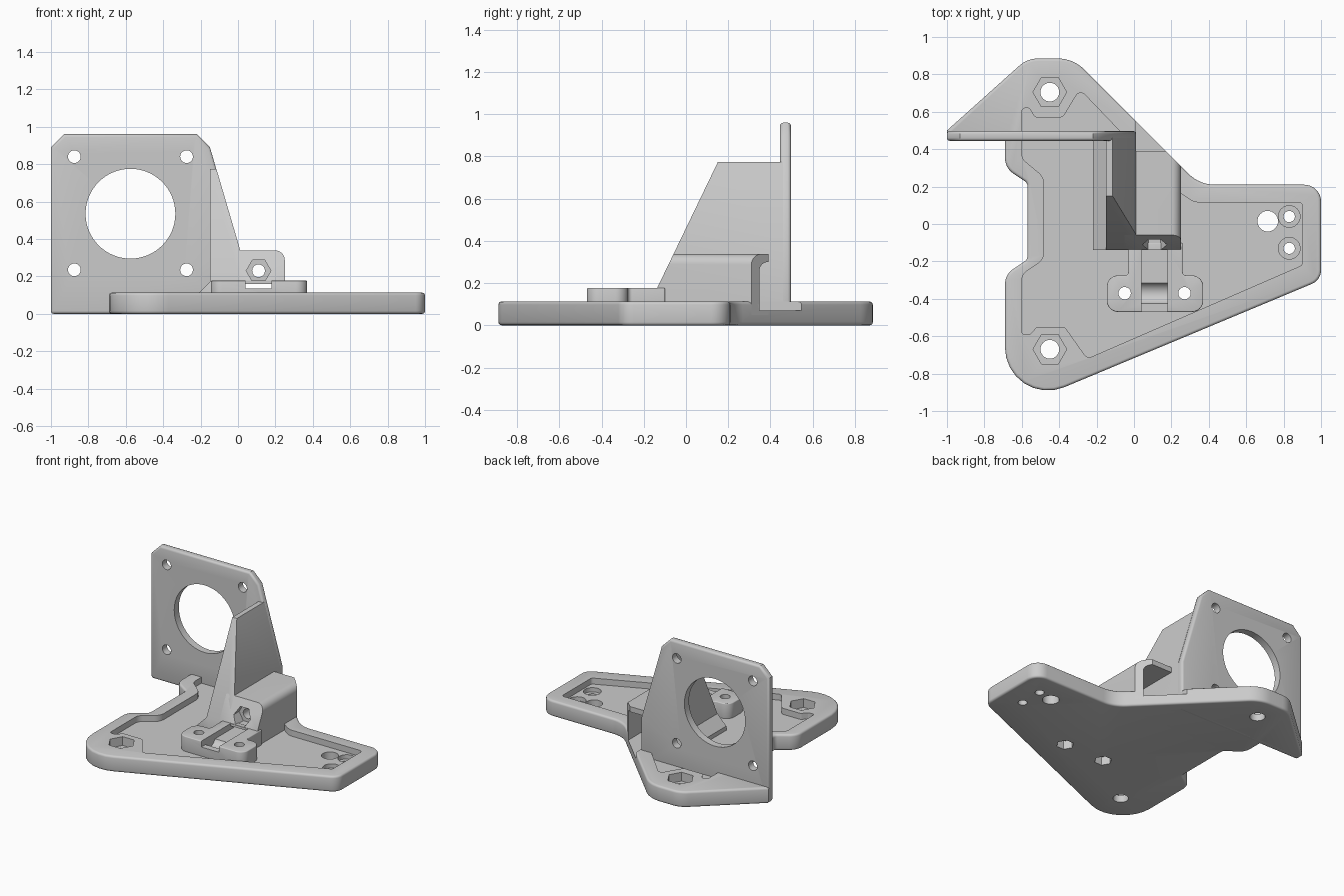
import bpy, bmesh, math
from mathutils import Vector

if "Cube" in bpy.data.objects:
    bpy.data.objects.remove(bpy.data.objects["Cube"])

grey = bpy.data.materials.new("plain_grey")
grey.use_nodes = True
GREY = (0.6, 0.6, 0.6, 1)
grey.diffuse_color = GREY
grey.node_tree.nodes["Principled BSDF"].inputs["Base Color"].default_value = GREY


def rounded(corners, steps=8):
    """Polygon from (x, y, radius) corners, with true arcs."""
    pts = []
    for i, (x, y, r) in enumerate(corners):
        p = Vector((x, y))
        if r == 0:
            pts.append(p)
            continue
        a = (Vector(corners[i - 1][:2]) - p).normalized()
        b = (Vector(corners[(i + 1) % len(corners)][:2]) - p).normalized()
        half = a.angle(b) / 2
        centre = p + (a + b).normalized() * r / math.sin(half)
        start = (p + a * r / math.tan(half) - centre).normalized()
        end = (p + b * r / math.tan(half) - centre).normalized()
        pts += [centre + r * start.slerp(end, k / steps) for k in range(steps + 1)]
    return pts


def ngon(x, y, r, n=32):
    return [(x + r * math.cos(k * math.tau / n), y + r * math.sin(k * math.tau / n))
            for k in range(n)]


def rect(x0, x1, y0, y1):
    return [(x0, y0), (x1, y0), (x1, y1), (x0, y1)]


def prism(name, pts, lo, hi, axis="z", bevel=0):
    """Extrude a flat outline along an axis."""
    place = {"x": lambda a, b: (lo, a, b), "y": lambda a, b: (a, lo, b),
             "z": lambda a, b: (a, b, lo)}[axis]
    bm = bmesh.new()
    face = bm.faces.new([bm.verts.new(place(*p)) for p in pts])
    new = bmesh.ops.extrude_face_region(bm, geom=[face])["geom"]
    shift = Vector([(hi - lo) * (axis == c) for c in "xyz"])
    bmesh.ops.translate(bm, vec=shift, verts=[v for v in new if isinstance(v, bmesh.types.BMVert)])
    bmesh.ops.recalc_face_normals(bm, faces=bm.faces)
    mesh = bpy.data.meshes.new(name)
    bm.to_mesh(mesh)
    bm.free()
    mesh.materials.append(grey)
    ob = bpy.data.objects.new(name, mesh)
    bpy.context.collection.objects.link(ob)
    if bevel:
        mod = ob.modifiers.new("Bevel", "BEVEL")
        mod.width, mod.segments = bevel, 3
        mod.limit_method, mod.angle_limit = "ANGLE", math.radians(60)
        apply(ob, mod)
    return ob


def activate(ob):
    bpy.ops.object.select_all(action="DESELECT")
    ob.select_set(True)
    bpy.context.view_layer.objects.active = ob


def apply(ob, mod):
    activate(ob)
    bpy.ops.object.modifier_apply(modifier=mod.name)


def cut(targets, pts, lo, hi, axis="z"):
    """Subtract a prism from each target, then discard it."""
    cutter = prism("cutter", pts, lo, hi, axis)
    cutter.hide_render = True
    for ob in targets:
        mod = ob.modifiers.new("Cut", "BOOLEAN")
        mod.operation, mod.solver, mod.object = "DIFFERENCE", "EXACT", cutter
        apply(ob, mod)
    bpy.data.objects.remove(cutter)


FLOOR, TOP = 0.07, 0.113

# Base plate outline and its shallow pocket
base = prism("base_plate", rounded([
    (-0.69, 0.47, 0), (-0.69, 0.3, 0.1), (-0.57, 0.22, 0.03),
    (-0.57, -0.19, 0.03), (-0.69, -0.27, 0.1), (-0.69, -1.005, 0.23),
    (1, -0.3, 0.08), (1, 0.21, 0.09), (0.35, 0.21, 0.2),
    (-0.325, 0.885, 0.2), (-0.57, 0.885, 0.15), (-1, 0.5, 0), (-1, 0.47, 0)]),
    0, TOP, bevel=0.015)
cut([base], rounded([
    (-0.6, 0.35, 0.06), (-0.6, 0.62, 0.02), (-0.56, 0.62, 0.015), (-0.53, 0.57, 0.02),
    (-0.38, 0.57, 0.03), (-0.29, 0.72, 0.03), (-0.06, 0.48, 0), (0.0, 0.3, 0),
    (0.2, 0.2, 0), (0.32, 0.115, 0.1), (0.9, 0.115, 0.02), (0.9, -0.22, 0.02),
    (-0.25, -0.72, 0.03), (-0.37, -0.55, 0.03), (-0.52, -0.55, 0.02),
    (-0.555, -0.59, 0.015), (-0.6, -0.59, 0.015), (-0.6, -0.27, 0.06),
    (-0.48, -0.19, 0.08), (-0.48, 0.25, 0.08)]), FLOOR, 0.3)

# Hexagonal nut seats with bolt holes
for y in (-0.67, 0.705):
    cut([base], ngon(-0.45, y, 0.09, 6), 0.05, 0.3)
    cut([base], ngon(-0.45, y, 0.05), -0.1, 0.3)

# Counterbored holes and a plain hole at the narrow end
for y in (-0.13, 0.04):
    cut([base], ngon(0.83, y, 0.058), 0.04, 0.3)
    cut([base], ngon(0.83, y, 0.03), -0.1, 0.3)
cut([base], ngon(0.715, 0.015, 0.055), -0.1, 0.3)

# Upright motor plate with large opening and four screw holes
plate = prism("upright_plate", [
    (-1, 0), (0.01, 0), (0.01, 0.34), (-0.15, 0.89), (-0.22, 0.96), (-0.93, 0.96), (-1, 0.89)],
    0.445, 0.497, "y", bevel=0.015)
cut([plate], ngon(-0.575, 0.535, 0.24, 64), 0, 1, "y")
for x in (-0.875, -0.275):
    for z in (0.235, 0.84):
        cut([plate], ngon(x, z, 0.034), 0, 1, "y")

# Gusset, its foot chamfer, and the hollow housing beside it
gusset = prism("gusset", [(-0.15, 0.05), (0.012, 0.05), (0.012, 0.34), (-0.115, 0.773),
                          (-0.15, 0.773)], -0.3, 0.46, "y")
foot = prism("gusset_foot", [(-0.22, 0.06), (-0.14, 0.06), (-0.14, 0.18), (-0.15, 0.17),
                             (-0.22, 0.1)], -0.3, 0.46, "y")
housing = prism("housing", rounded([
    (-0.05, 0.05, 0), (0.25, 0.05, 0), (0.25, 0.338, 0.05), (-0.05, 0.338, 0)]),
    -0.3, 0.39, "y")
cut([gusset, foot, housing],
    [(-0.6, 0), (-0.14, 0), (-0.14, 0.17), (0.26, 1), (-0.6, 1)], -1, 1, "x")
cut([housing], [(-0.44, 1), (1, 1), (1, -0.44)], -1, 1)
tunnel = rounded([(0.012, FLOOR, 0), (0.212, FLOOR, 0), (0.212, 0.3, 0.04), (0.012, 0.3, 0)])
cut([housing, base], tunnel, 0.03, 0.7, "y")

# Nut seat and screw hole in the housing front
cut([housing], ngon(0.11, 0.23, 0.066, 6), -0.5, -0.05, "y")
cut([housing], ngon(0.11, 0.23, 0.034), -0.5, 0.2, "y")

# Clamp pad with neck, strap channel and two holes with nut seats below
pad = prism("clamp_pad", rounded([
    (-0.145, -0.47, 0.06), (0.37, -0.47, 0.06), (0.37, -0.275, 0.06), (0.26, -0.275, 0.02),
    (0.26, -0.1, 0), (-0.03, -0.1, 0), (-0.03, -0.275, 0.02), (-0.145, -0.275, 0.06)]),
    0.05, 0.177, bevel=0.006)
cut([pad, housing], rect(0.04, 0.18, 0.135, 0.16), -0.3, 0.1, "y")
cut([pad], rect(0.04, 0.18, 0.135, 0.3), -0.6, -0.14, "y")
cut([pad], ngon(-0.37, 0.16, 0.06), 0.04, 0.18, "x")
for x in (-0.05, 0.27):
    cut([pad, base], ngon(x, -0.37, 0.033), -0.1, 0.3)
    cut([pad, base], ngon(x, -0.37, 0.058, 6), -0.1, 0.06)

# Smooth rounded areas, keep edges sharp
for ob in (base, plate, gusset, foot, housing, pad):
    activate(ob)
    bpy.ops.object.shade_smooth_by_angle(angle=math.radians(32))
